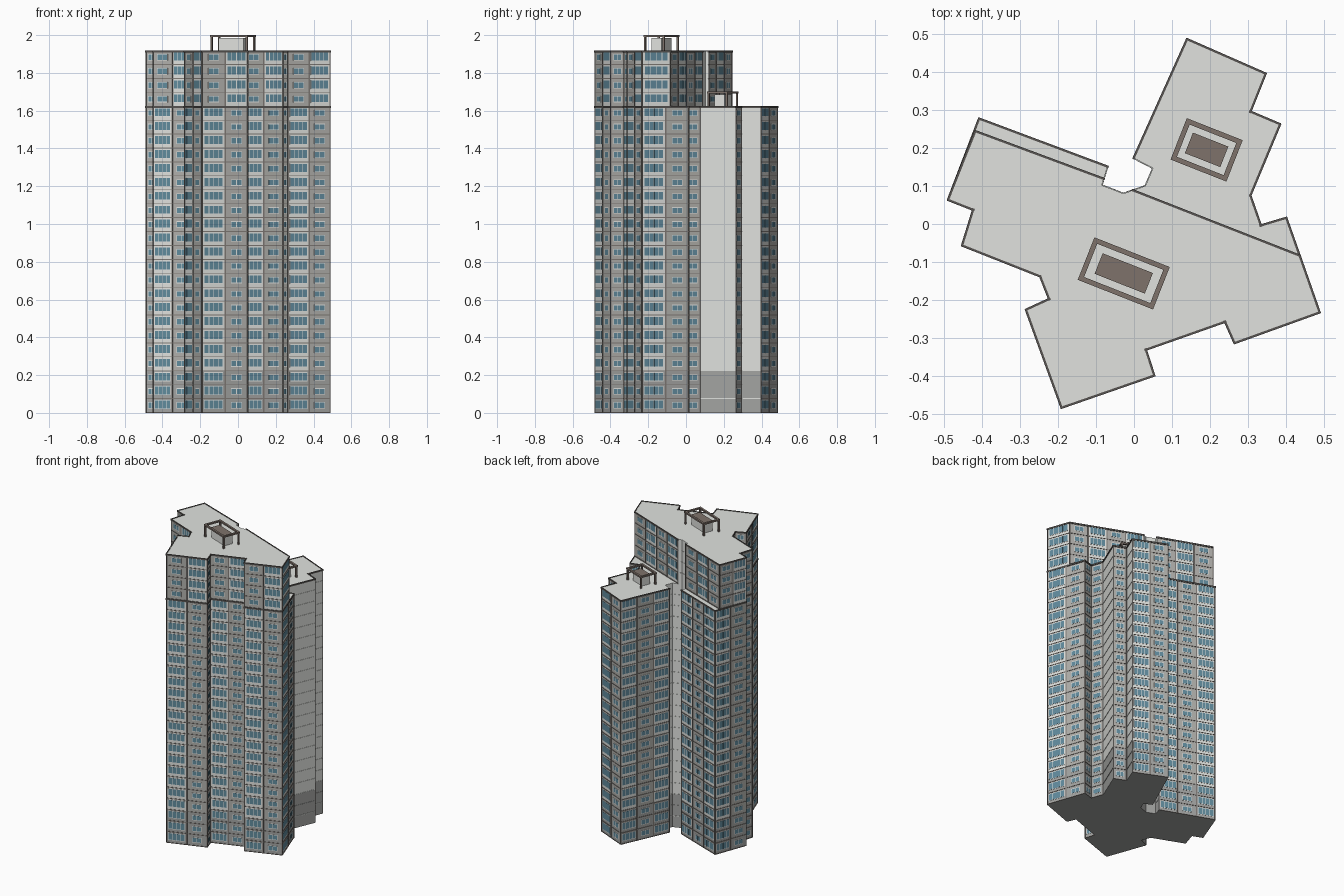
import bpy, bmesh, math
from mathutils import Vector, Matrix

if "Cube" in bpy.data.objects:
    bpy.data.objects.remove(bpy.data.objects["Cube"])

H = 0.0737                 # storey height
Z_LOW, Z_TOP, Z_BASE = 22 * H, 26 * H, 3 * H

# ---- flat colours
PALETTE = [
    ("pale_wall", (0.75, 0.765, 0.735)),
    ("beige_wall", (0.44, 0.435, 0.41)),
    ("base_grey", (0.37, 0.375, 0.365)),
    ("window_frame", (0.80, 0.81, 0.79)),
    ("blue_glass", (0.12, 0.26, 0.34)),
    ("dark_trim", (0.095, 0.088, 0.082)),
    ("brown_roofwork", (0.21, 0.168, 0.145)),
    ("ledge_grey", (0.22, 0.20, 0.185)),
]
PALE, BEIGE, BASE, FRAME, GLASS, TRIM, BROWN, LEDGE = range(8)
MATS = []
for name, rgb in PALETTE:
    m = bpy.data.materials.new(name)
    m.diffuse_color = (*rgb, 1)
    m.use_nodes = True
    m.node_tree.nodes["Principled BSDF"].inputs["Base Color"].default_value = m.diffuse_color
    MATS.append(m)


def finish(bm, name):
    me = bpy.data.meshes.new(name)
    bm.to_mesh(me)
    bm.free()
    for m in MATS:
        me.materials.append(m)
    ob = bpy.data.objects.new(name, me)
    bpy.context.collection.objects.link(ob)
    return ob


# ---- footprints, counter-clockwise; 1 marks a plain wall from that corner to the next
south = [(-.19, -.482, 0), (.052, -.398, 0), (.03, -.33, 0), (.24, -.256, 0),
         (.265, -.312, 0), (.487, -.232, 0)]
west = [(-.488, .064, 0), (-.422, .038, 0), (-.451, -.056, 0), (-.246, -.137, 0),
        (-.222, -.198, 0), (-.283, -.226, 0)]
LOWER = south + [(.4, .015, 0), (.333, -.005, 0), (.305, .075, 1), (.383, .262, 0),
                 (.305, .295, 1), (.345, .395, 0), (.14, .485, 0), (0, .173, 1),
                 (.05, .147, 1), (.03, .1, 1), (-.028, .08, 1), (-.085, .102, 1),
                 (-.07, .15, 0), (-.407, .276, 0)] + west
UPPER = south + [(.435, -.084, 0), (-.004, .088, 1), (-.028, .08, 1), (-.085, .102, 1),
                 (-.08, .118, 0), (-.417, .243, 0)] + west


class Wall:
    """One straight wall with its direction, outward normal and bays."""
    def __init__(self, a, b, swap):
        self.p = Vector((a[0], a[1], 0))
        d = Vector((b[0], b[1], 0)) - self.p
        self.len = d.length
        self.u = d.normalized()
        self.n = Vector((self.u.y, -self.u.x, 0))
        self.plain = bool(a[2])
        n = 1 if self.plain else max(1, round(self.len / 0.125))
        w = self.len / n
        self.bays = []     # start, end, is_wide
        for i in range(n):
            wide = (i + swap) % 2 == 0 if n > 1 else self.len > .12
            self.bays.append((i * w, (i + 1) * w, wide))

    def at(self, s, z, out=0):
        return self.p + self.u * s + self.n * out + Vector((0, 0, z))

    def plate(self, bm, s0, s1, z0, z1, out, mat, back=0):
        """Shallow box on the wall, open at the back when it touches the wall."""
        ring = [(s0, z0), (s1, z0), (s1, z1), (s0, z1)]
        f = [bm.verts.new(self.at(s, z, out)) for s, z in ring]
        r = [bm.verts.new(self.at(s, z, back)) for s, z in ring]
        faces = [f] + [[r[i], r[(i + 1) % 4], f[(i + 1) % 4], f[i]] for i in range(4)]
        if back < 0:
            faces.append(r[::-1])
        for vs in faces:
            bm.faces.new(vs).material_index = mat


def walls_of(outline, swap):
    return [Wall(a, outline[(i + 1) % len(outline)], swap) for i, a in enumerate(outline)]


def body(name, walls, levels, floor):
    """Prism split at every bay and level, coloured by bay kind and height."""
    bm = bmesh.new()
    cols = [(w, s0, w.plain or wide) for w in walls for s0, s1, wide in w.bays]
    rings = [[bm.verts.new(w.at(s, z)) for w, s, k in cols] for z in levels]
    n = len(cols)
    for j in range(len(levels) - 1):
        for i in range(n):
            k = (i + 1) % n
            f = bm.faces.new([rings[j][i], rings[j][k], rings[j + 1][k], rings[j + 1][i]])
            low = levels[j] < Z_BASE - .01
            f.material_index = BASE if low else (PALE if cols[i][2] else BEIGE)
    bm.faces.new(rings[-1]).material_index = PALE
    if floor:
        bm.faces.new(rings[0][::-1]).material_index = BASE
    finish(bm, name)


def window(bm, w, c, width, z0, z1, panes):
    """Pale frame plate with separate glass panes on it."""
    w.plate(bm, c - width / 2, c + width / 2, z0, z1, .0015, FRAME)
    gap = .0032
    pw = (width - gap * (panes + 1)) / panes
    for i in range(panes):
        s = c - width / 2 + gap + i * (pw + gap)
        w.plate(bm, s, s + pw, z0 + gap, z1 - gap, .002, GLASS)


def facade(prefix, walls, first, last):
    win, led, pil = bmesh.new(), bmesh.new(), bmesh.new()
    zb, zt = first * H, last * H
    for w in walls:
        if w.plain:
            # fine joints between storeys on the plain walls
            for k in range(first + 1, last):
                w.plate(led, 0, w.len, k * H, k * H + .002, .002, BASE if k < 3 else PALE)
            if first == 0:
                w.plate(led, 0, w.len, H, H + .004, .0025, PALE)
            continue
        for s0, s1, wide in w.bays:
            c, bw = (s0 + s1) / 2, s1 - s0
            for k in range(first, last):
                z = k * H
                if wide:
                    window(win, w, c, bw * .84, z + .020, z + .068, 4)
                else:
                    window(win, w, c, min(.06, bw * .62), z + .023, z + .057, 2)
            w.plate(pil, s0, s0 + .0035, zb, zt, .003, LEDGE)
            w.plate(pil, s1 - .0035, s1, zb, zt, .003, LEDGE)
        for k in range(first, last):
            w.plate(led, 0, w.len, k * H, k * H + .004, .0025, LEDGE)
    finish(win, prefix + "_windows")
    finish(led, prefix + "_floor_ledges")
    finish(pil, prefix + "_pilasters")


def cornice(name, walls, z):
    """Dark rim along the roof edge, left out in the recessed light well."""
    bm = bmesh.new()
    for w in walls:
        mid = w.at(w.len / 2, 0)
        if w.plain and mid.x < .1:
            continue
        w.plate(bm, -.003, w.len + .003, z - .007, z + .003, .004, TRIM, -.002)
    finish(bm, name)


# ---- tower bodies and their facades
low_walls, up_walls = walls_of(LOWER, 0), walls_of(UPPER, 1)
body("lower_tower", low_walls, [0, Z_BASE, Z_LOW], True)
body("upper_storeys", up_walls, [Z_LOW, Z_TOP], False)
facade("lower", low_walls, 0, 22)
facade("upper", up_walls, 22, 26)
cornice("lower_cornice", low_walls, Z_LOW)
cornice("upper_cornice", up_walls, Z_TOP)


# ---- rooftop rooms, each inside an open post and beam frame
def box(bm, mtx, c, size, mat, top=None):
    r = bmesh.ops.create_cube(bm, size=1, matrix=mtx @ Matrix.Translation(c)
                              @ Matrix.Diagonal((*size, 1)))
    for f in {f for v in r["verts"] for f in v.link_faces}:
        f.normal_update()
        f.material_index = top if top is not None and f.normal.z > .5 else mat


def rooftop(prefix, x, y, z, fw, fd, rw, rd, h):
    mtx = Matrix.Translation((x, y, z)) @ Matrix.Rotation(math.radians(-21.5), 4, 'Z')
    bm = bmesh.new()
    box(bm, mtx, (0, 0, (h - .015) / 2), (rw, rd, h - .015), PALE, BROWN)
    finish(bm, prefix + "_roof_room")
    bm = bmesh.new()
    b, t = .013, .010
    for s in (-1, 1):
        box(bm, mtx, (0, s * (fd - b) / 2, h - t / 2), (fw, b, t), BROWN)
        box(bm, mtx, (s * (fw - b) / 2, 0, h - t / 2), (b, fd - 2 * b, t), BROWN)
        for q in (-1, 1):
            box(bm, mtx, (s * (fw - b) / 2, q * (fd - b) / 2, (h - t) / 2),
                (.010, .010, h - t), BROWN)
    finish(bm, prefix + "_roof_frame")


rooftop("upper", -.027, -.13, Z_TOP, .213, .12, .142, .058, 2.0 - Z_TOP)
rooftop("lower", .191, .195, Z_LOW, .158, .117, .1, .058, .08)
